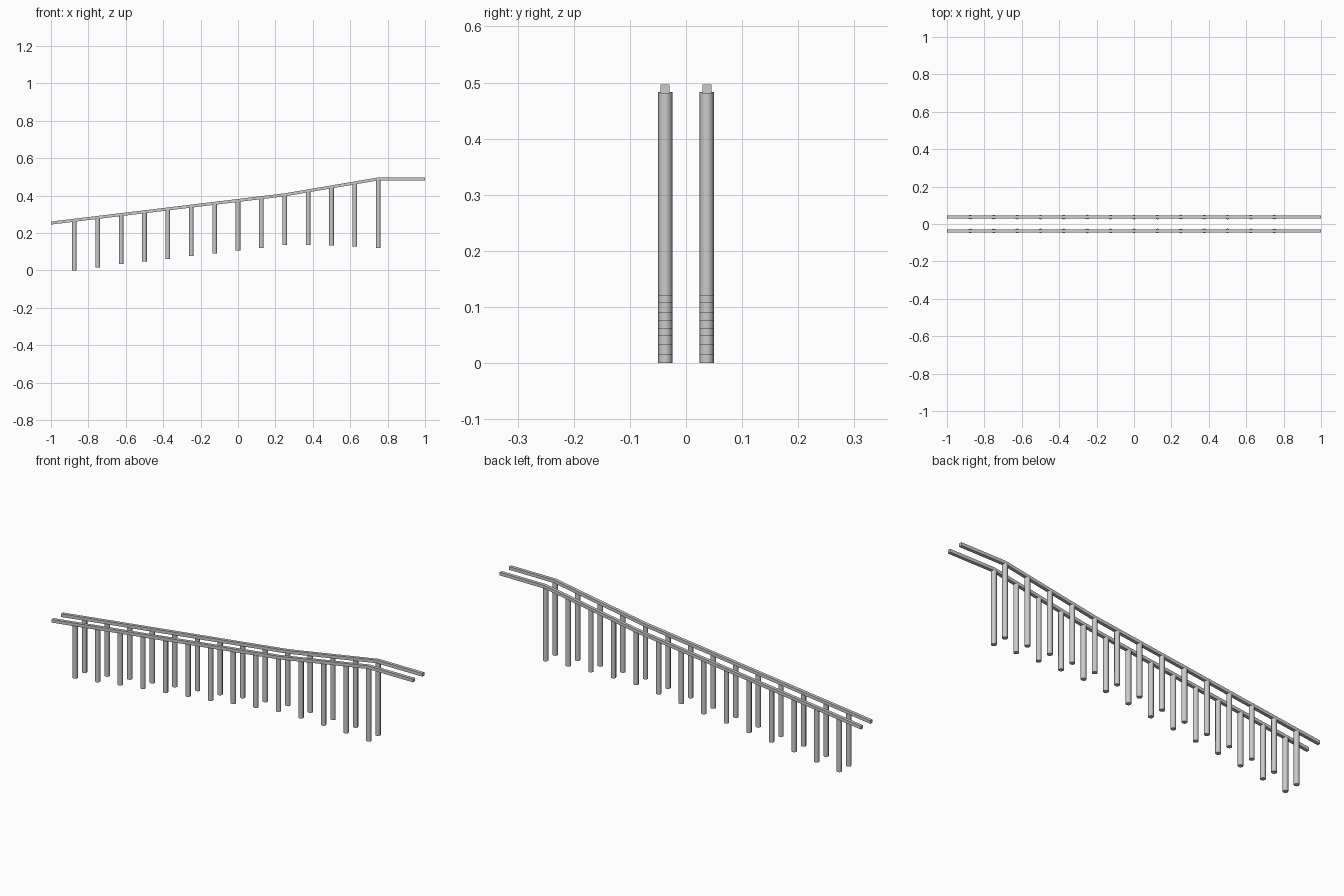
import bpy, bmesh
from mathutils import Matrix, Vector

if "Cube" in bpy.data.objects:
    bpy.data.objects.remove(bpy.data.objects["Cube"])

RAIL_Y = 0.037      # distance of each rail from the centre line
HALF = 0.008        # half the rail thickness
POST_R = 0.0125
PATH = [(-1, 0.253), (0.25, 0.404), (0.75, 0.489), (1, 0.489)]
FEET = [0.0, 0.015, 0.033, 0.048, 0.062, 0.076, 0.089,
        0.107, 0.121, 0.135, 0.135, 0.132, 0.127, 0.12]


def finish(bm, name):
    bmesh.ops.recalc_face_normals(bm, faces=bm.faces)
    mesh = bpy.data.meshes.new(name)
    bm.to_mesh(mesh)
    bm.free()
    obj = bpy.data.objects.new(name, mesh)
    bpy.context.collection.objects.link(obj)
    return obj


def rail_height(x):
    for (x0, z0), (x1, z1) in zip(PATH, PATH[1:]):
        if x <= x1:
            return z0 + (z1 - z0) * (x - x0) / (x1 - x0)


def make_rail(name, y):
    # square bar swept along the bent path
    bm = bmesh.new()
    rings = []
    for x, z in PATH:
        rings.append([bm.verts.new((x, y + a * HALF, z + b * HALF))
                      for a, b in ((-1, -1), (1, -1), (1, 1), (-1, 1))])
    for r, s in zip(rings, rings[1:]):
        for i in range(4):
            j = (i + 1) % 4
            bm.faces.new((r[i], r[j], s[j], s[i]))
    bm.faces.new(rings[0])
    bm.faces.new(rings[-1])
    return finish(bm, name)


def make_post(name, x, y, foot):
    # round post from its foot up into the underside of the rail
    top = rail_height(x) - 0.006
    bm = bmesh.new()
    bmesh.ops.create_cone(bm, cap_ends=True, segments=8, radius1=POST_R,
                          radius2=POST_R, depth=top - foot)
    post = finish(bm, name)
    post.location = (x, y, (top + foot) / 2)
    bpy.ops.object.select_all(action='DESELECT')
    post.select_set(True)
    bpy.context.view_layer.objects.active = post
    bpy.ops.object.shade_smooth_by_angle(angle=0.9)
    return post


# two matching handrails, each with a row of posts
for side, y in (("front", -RAIL_Y), ("back", RAIL_Y)):
    make_rail(side + "_handrail", y)
    for i, foot in enumerate(FEET):
        make_post(f"{side}_post_{i + 1}", -0.875 + 0.125 * i, y, foot)
